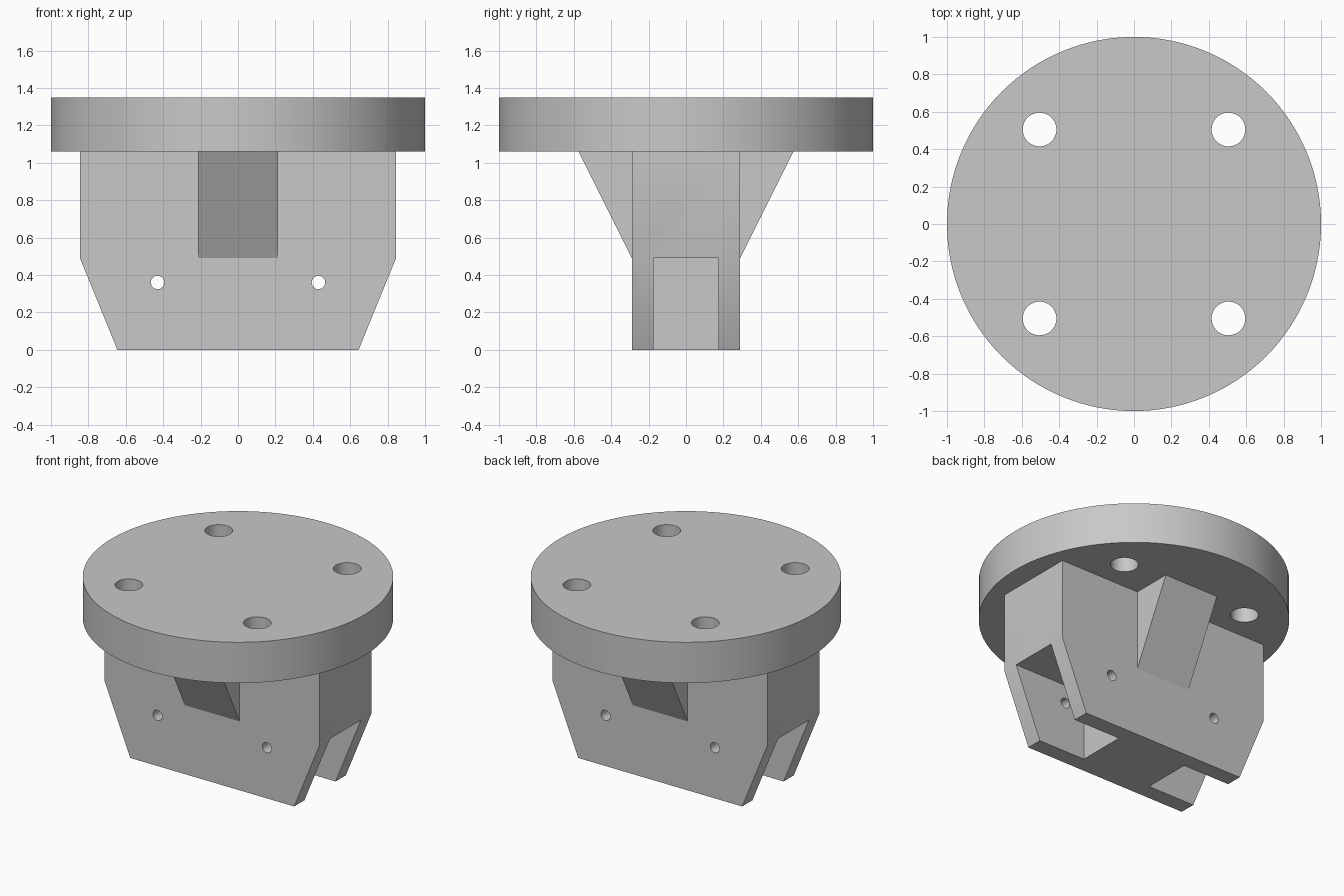
import bpy, bmesh
from math import radians
from mathutils import Matrix, Vector

if "Cube" in bpy.data.objects:
    bpy.data.objects.remove(bpy.data.objects["Cube"], do_unlink=True)

grey = bpy.data.materials.new("plain grey")
grey.use_nodes = True
colour = (0.58, 0.58, 0.58, 1)
grey.diffuse_color = colour
grey.node_tree.nodes["Principled BSDF"].inputs["Base Color"].default_value = colour


def finish(name, bm):
    bmesh.ops.recalc_face_normals(bm, faces=bm.faces)
    mesh = bpy.data.meshes.new(name)
    bm.to_mesh(mesh)
    bm.free()
    mesh.materials.append(grey)
    ob = bpy.data.objects.new(name, mesh)
    bpy.context.collection.objects.link(ob)
    return ob


def prism(name, points, sweep):
    """Extrude a closed outline along a vector."""
    bm = bmesh.new()
    face = bm.faces.new([bm.verts.new(p) for p in points])
    out = bmesh.ops.extrude_face_region(bm, geom=[face], use_keep_orig=True)
    verts = [v for v in out["geom"] if isinstance(v, bmesh.types.BMVert)]
    bmesh.ops.translate(bm, verts=verts, vec=Vector(sweep))
    return finish(name, bm)


def cylinder(name, radius, depth, centre, sides, turn=0):
    bm = bmesh.new()
    place = Matrix.Translation(centre) @ Matrix.Rotation(radians(turn), 4, "X")
    bmesh.ops.create_cone(bm, cap_ends=True, segments=sides, radius1=radius,
                          radius2=radius, depth=depth, matrix=place)
    return finish(name, bm)


def cut(target, cutters):
    """Subtract the cutters, bake the result and discard them."""
    for c in cutters:
        mod = target.modifiers.new("cut", "BOOLEAN")
        mod.operation, mod.solver, mod.object = "DIFFERENCE", "EXACT", c
    graph = bpy.context.evaluated_depsgraph_get()
    mesh = bpy.data.meshes.new_from_object(target.evaluated_get(graph))
    target.modifiers.clear()
    target.data = mesh
    for c in cutters:
        bpy.data.objects.remove(c, do_unlink=True)


def smooth(ob):
    bpy.ops.object.select_all(action="DESELECT")
    ob.select_set(True)
    bpy.context.view_layer.objects.active = ob
    bpy.ops.object.shade_smooth_by_angle(angle=radians(30))


HEIGHT, SHELF, STEP = 1.35, 1.06, 0.49
HALF_Y, SLOT_Y, SLOT_X = 0.29, 0.175, 0.275

# Round mounting flange with four bolt holes
flange = cylinder("mounting_flange", 1, HEIGHT - SHELF,
                  (0, 0, (HEIGHT + SHELF) / 2), 128)
cut(flange, [cylinder("bolt_hole_cutter", 0.09, 1, (x, y, 1.2), 48)
             for x in (-0.505, 0.505) for y in (-0.505, 0.505)])
smooth(flange)

# Tapered block, slotted at both ends and drilled for pins
half = [(0.645, 0), (0.845, STEP), (0.845, SHELF)]
outline = half + [(-x, z) for x, z in reversed(half)]
block = prism("clevis_block", [(x, -HALF_Y, z) for x, z in outline],
              (0, 2 * HALF_Y, 0))
cutters = []
for side in (-1, 1):
    slot = [(side * SLOT_X, y, z) for y, z in
            ((-SLOT_Y, -0.2), (SLOT_Y, -0.2), (SLOT_Y, STEP), (-SLOT_Y, STEP))]
    cutters.append(prism("slot_cutter", slot, (side, 0, 0)))
    cutters.append(cylinder("pin_hole_cutter", 0.036, 1,
                            (side * 0.43, 0, 0.36), 32, 90))
cut(block, cutters)
smooth(block)

# Triangular ribs under the flange
for name, side in (("front_rib", -1), ("back_rib", 1)):
    prism(name, [(-0.215, side * y, z) for y, z in
                 ((HALF_Y, STEP), (0.575, SHELF), (HALF_Y, SHELF))],
          (0.43, 0, 0))
